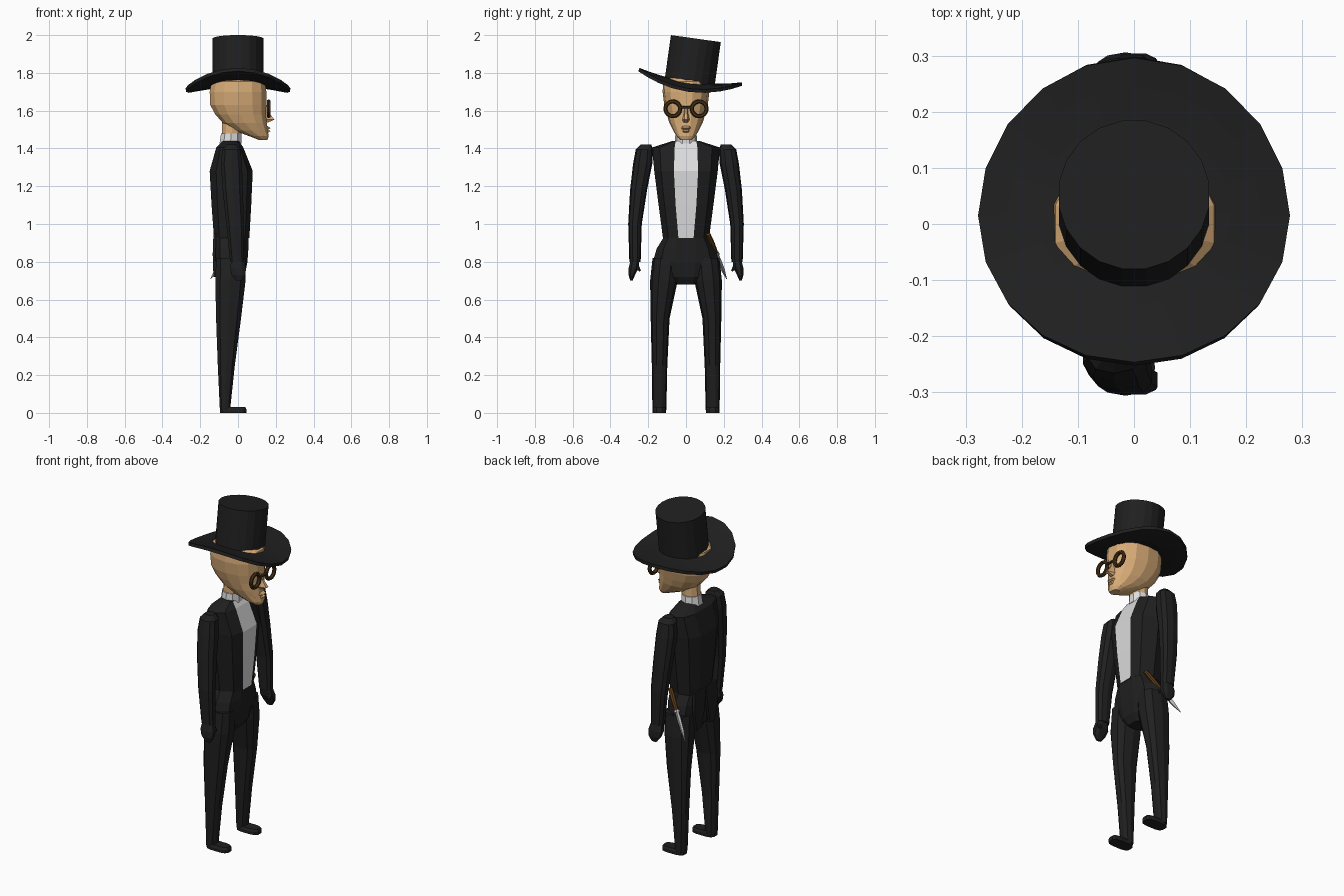
import bpy, bmesh, math
from mathutils import Vector, Matrix

if "Cube" in bpy.data.objects:
    bpy.data.objects.remove(bpy.data.objects["Cube"])


def mat(name, rgb):
    m = bpy.data.materials.new(name)
    m.diffuse_color = (*rgb, 1)
    m.use_nodes = True
    m.node_tree.nodes["Principled BSDF"].inputs["Base Color"].default_value = m.diffuse_color
    return m


BLACK = mat("black cloth", (0.014, 0.014, 0.014))
WHITE = mat("white shirt", (0.72, 0.72, 0.72))
SKIN = mat("skin", (0.70, 0.42, 0.19))
FRAME = mat("dark brown frame", (0.055, 0.028, 0.008))
WOOD = mat("brown handle", (0.11, 0.045, 0.008))
STEEL = mat("steel", (0.5, 0.5, 0.52))


def make(name, bm, *mats):
    bmesh.ops.recalc_face_normals(bm, faces=bm.faces)
    me = bpy.data.meshes.new(name)
    bm.to_mesh(me)
    bm.free()
    for m in mats:
        me.materials.append(m)
    ob = bpy.data.objects.new(name, me)
    bpy.context.collection.objects.link(ob)
    return ob


def loft(name, rings, *mats, rule=None, xf=None):
    """Skin a list of equal rings; rule(side) gives the material index."""
    bm = bmesh.new()
    vs = [[bm.verts.new(p) for p in r] for r in rings]
    n = len(vs[0])
    for a, b in zip(vs, vs[1:]):
        for i in range(n):
            j = (i + 1) % n
            f = bm.faces.new((a[i], a[j], b[j], b[i]))
            if rule:
                f.material_index = rule(i)
    bm.faces.new(vs[0])
    bm.faces.new(vs[-1])
    if xf:
        bm.transform(xf)
    return make(name, bm, *mats)


def oval(z, cx, cy, rx, ry, n=10, p=1.0):
    """Horizontal oval; p below 1 makes it squarer."""
    out = []
    for i in range(n):
        a = 2 * math.pi * (i + 0.5) / n
        c, s = math.cos(a), math.sin(a)
        out.append((cx + rx * math.copysign(abs(c) ** p, c) / math.cos(math.pi / n) ** p,
                    cy + ry * math.copysign(abs(s) ** p, s), z))
    return out


def rod(name, p, q, radii, m, n=8, flat=1.0):
    """Tapered rod from p to q with evenly spaced radii."""
    p, q = Vector(p), Vector(q)
    d = q - p
    rot = d.to_track_quat('Z', 'Y').to_matrix().to_4x4()
    k = len(radii) - 1
    rings = [oval(d.length * i / k, 0, 0, r * flat, r, n) for i, r in enumerate(radii)]
    return loft(name, rings, m, xf=Matrix.Translation(p) @ rot)


# Jacket and shirt front: rows of z, back, front, half width, shirt half width
def body_ring(z, b, f, w, s):
    d = f - b
    half = [(f, s), (f - 0.12 * d, s + (w - s) * 0.65), (b + 0.5 * d, w),
            (b + 0.15 * d, w * 0.85), (b, w * 0.45)]
    return [(x, y, z) for x, y in half] + [(x, -y, z) for x, y in reversed(half)]


torso = [(1.44, -0.08, 0.005, 0.07, 0.055), (1.405, -0.115, 0.028, 0.18, 0.06),
         (1.28, -0.15, 0.078, 0.168, 0.064), (1.10, -0.14, 0.07, 0.145, 0.055),
         (0.925, -0.127, 0.06, 0.122, 0.04)]
loft("jacket", [body_ring(*r) for r in torso], BLACK, WHITE, rule=lambda i: int(i == 9))

# Trouser hips
hips = [(0.93, -0.122, 0.056, 0.118, 0.05), (0.87, -0.123, 0.055, 0.155, 0.05),
        (0.80, -0.12, 0.05, 0.175, 0.05), (0.72, -0.10, 0.035, 0.10, 0.045),
        (0.68, -0.07, 0.01, 0.045, 0.03)]
loft("trouser_hips", [body_ring(*r) for r in hips], BLACK)

# Limbs: rows of z, x centre, y centre, x radius, y radius
leg = [(0.82, -0.038, 0.105, 0.078, 0.072), (0.70, -0.040, 0.117, 0.080, 0.073),
       (0.50, -0.050, 0.137, 0.066, 0.050), (0.25, -0.062, 0.140, 0.045, 0.041),
       (0.015, -0.069, 0.141, 0.027, 0.037)]
arm = [(1.42, -0.035, 0.212, 0.026, 0.028), (1.395, -0.035, 0.220, 0.048, 0.046),
       (1.32, -0.035, 0.229, 0.056, 0.051), (1.18, -0.028, 0.251, 0.053, 0.045),
       (1.00, -0.015, 0.270, 0.047, 0.036), (0.80, -0.005, 0.270, 0.037, 0.030)]
hand = [(0.81, -0.003, 0.270, 0.032, 0.025), (0.765, 0.0, 0.278, 0.042, 0.028),
        (0.73, 0.003, 0.287, 0.036, 0.018), (0.70, 0.006, 0.289, 0.016, 0.007)]
for s, side in ((1, "left"), (-1, "right")):
    def limb(rows, n=10, p=0.8):
        return [oval(z, x, s * y, rx, ry, n, p) for z, x, y, rx, ry in rows]

    loft(side + "_leg", limb(leg), BLACK)
    loft(side + "_sleeve", limb(arm), BLACK)
    loft(side + "_hand", limb(hand, 8), BLACK)
    rod(side + "_thumb", (0.02, s * 0.272, 0.785), (0.03, s * 0.242, 0.752),
        [0.012, 0.012, 0.005], BLACK, 6)
    # Shoe with rounded toe
    loft(side + "_shoe", [oval(z, -0.025, s * 0.141, r, w, 12, 0.6) for z, r, w in
                          ((0, 0.07, 0.037), (0.018, 0.07, 0.037), (0.03, 0.064, 0.03))], BLACK)
    # Coat tail, a tapered flap behind the hips
    loft(side + "_coat_tail",
         [[(x, s * y0, z), (x, s * y1, z), (x + 0.015, s * y1, z), (x + 0.015, s * y0, z)]
          for x, y0, y1, z in ((-0.13, 0.003, 0.10, 0.95), (-0.134, 0.012, 0.11, 0.84),
                               (-0.13, 0.04, 0.085, 0.72))], BLACK)

# Neck and collar
loft("neck", [oval(1.42, -0.037, 0, 0.05, 0.05), oval(1.56, -0.028, 0, 0.055, 0.05)], SKIN)
loft("collar", [oval(1.425, -0.04, 0, 0.058, 0.06), oval(1.478, -0.036, 0, 0.054, 0.056)], WHITE)

# Head: rows of z, back, front, half width
head = [(1.79, -0.10, 0.10, 0.09), (1.755, -0.14, 0.143, 0.12), (1.70, -0.15, 0.15, 0.124),
        (1.63, -0.147, 0.15, 0.115), (1.58, -0.12, 0.148, 0.102), (1.535, -0.08, 0.152, 0.088),
        (1.495, -0.02, 0.158, 0.068), (1.465, 0.06, 0.162, 0.05), (1.445, 0.11, 0.156, 0.03)]
loft("head", [oval(z, (b + f) / 2, 0, (f - b) / 2, w, 14, 0.85) for z, b, f, w in head], SKIN)

# Nose, brow and lips
loft("nose", [[(0.13, -w, z), (0.13, w, z), (x, w * 0.4, z), (x, -w * 0.4, z)] for x, w, z in
              ((0.15, 0.012, 1.635), (0.168, 0.016, 1.585), (0.193, 0.024, 1.552),
               (0.16, 0.02, 1.538))], SKIN)
for name, z, w in (("upper_lip", 1.508, 0.034), ("lower_lip", 1.492, 0.026)):
    loft(name, [[(0.13, -w, h), (0.13, w, h), (x, w * 0.5, h), (x, -w * 0.5, h)] for x, h in
                ((0.158, z + 0.01), (0.173, z), (0.16, z - 0.008))], SKIN)

# Round spectacles
for s in (1, -1):
    bm = bmesh.new()
    n, k = 16, 6
    vs = []
    for i in range(n):
        a = 2 * math.pi * i / n
        ring = []
        for j in range(k):
            b = 2 * math.pi * j / k
            r = 0.039 + 0.011 * math.cos(b)
            ring.append(bm.verts.new((0.162 + 0.011 * math.sin(b),
                                      s * 0.07 + r * math.cos(a), 1.61 + r * math.sin(a))))
        vs.append(ring)
    for i in range(n):
        for j in range(k):
            a, b, jj = vs[i], vs[(i + 1) % n], (j + 1) % k
            bm.faces.new((a[j], a[jj], b[jj], b[j]))
    make("spectacle_rim", bm, FRAME)
rod("spectacle_bridge", (0.165, -0.034, 1.618), (0.165, 0.034, 1.618), [0.007, 0.007], FRAME, 6)

# Top hat, tilted to one side
tilt = Matrix.Translation((0, 0.018, 1.738)) @ Matrix.Rotation(math.radians(-8), 4, 'X')
loft("hat_crown", [oval(z, 0, 0, 0.134, 0.135, 20) for z in (0, 0.246)], BLACK, xf=tilt)
bm = bmesh.new()
N = 20
rows = []
for r in (0.118, 0.17, 0.225, 0.276):
    ring = []
    for i in range(N):
        a = 2 * math.pi * i / N
        z = -0.036 * (r / 0.276) ** 2 * math.cos(2 * a)   # sides up, front and back down
        ring.append(bm.verts.new((r * math.cos(a), r * math.sin(a), z + 0.006)))
    rows.append(ring)
for a, b in zip(rows, rows[1:]):
    for i in range(N):
        bm.faces.new((a[i], b[i], b[(i + 1) % N], a[(i + 1) % N]))
bm.transform(tilt)
brim = make("hat_brim", bm, BLACK)
mod = brim.modifiers.new("thickness", 'SOLIDIFY')
mod.thickness = 0.018
mod.offset = 0

# Knife tucked at the left hip
top, tip = Vector((0.02, 0.118, 0.945)), Vector((-0.145, 0.215, 0.71))
mid = top.lerp(tip, 0.42)
rod("knife_handle", top, mid, [0.012, 0.014, 0.011], WOOD, 8)
rod("knife_guard", mid, top.lerp(tip, 0.46), [0.016, 0.016], STEEL, 8)
rod("knife_blade", mid, tip, [0.013, 0.014, 0.012, 0.002], STEEL, 4, 0.5)
